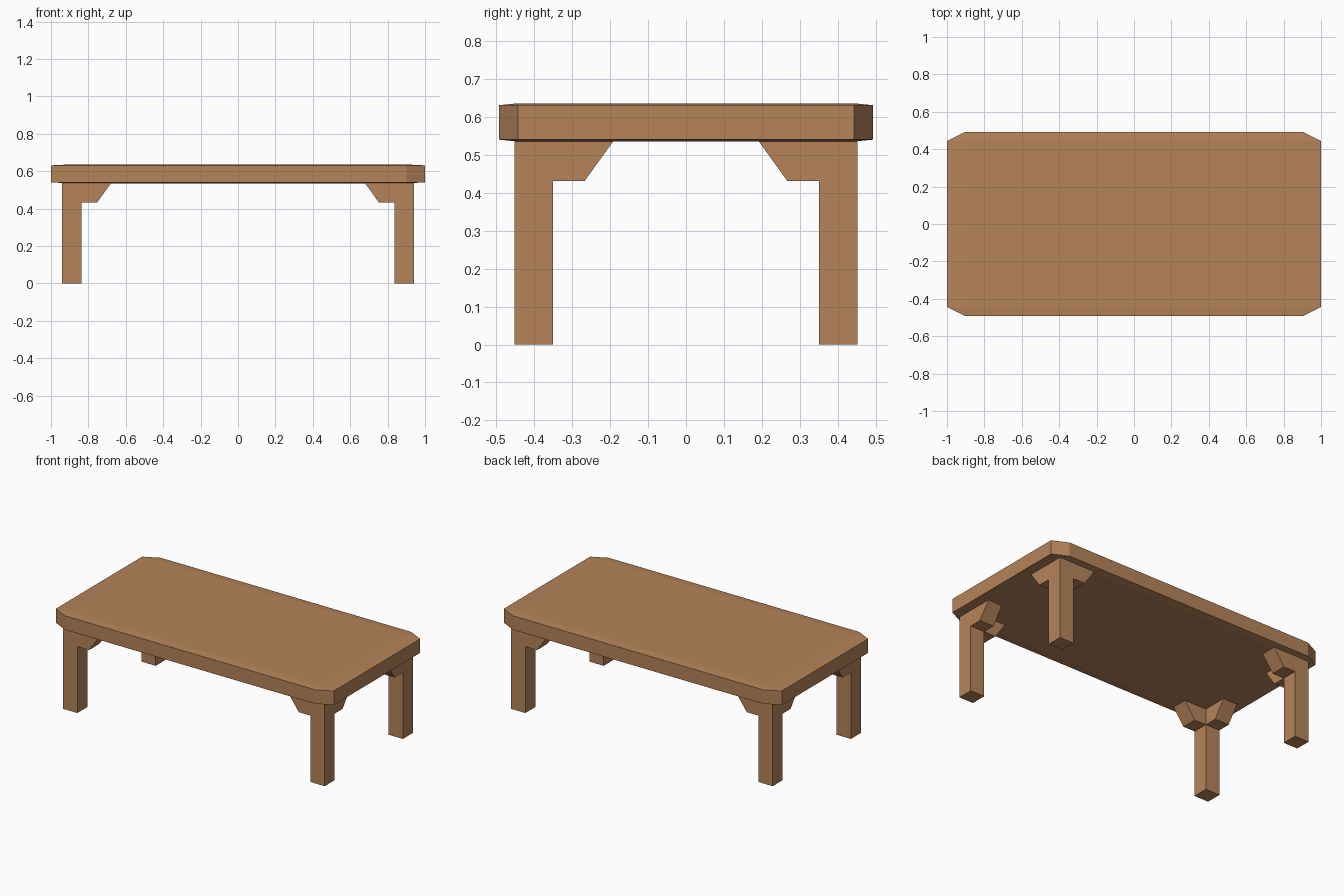
import bpy, bmesh
from mathutils import Vector

if "Cube" in bpy.data.objects:
    bpy.data.objects.remove(bpy.data.objects["Cube"])

wood = bpy.data.materials.new("warm_wood")
wood.diffuse_color = (0.46, 0.23, 0.10, 1)
wood.use_nodes = True
wood.node_tree.nodes["Principled BSDF"].inputs["Base Color"].default_value = wood.diffuse_color

def finish(bm, name):
    bmesh.ops.recalc_face_normals(bm, faces=bm.faces)
    me = bpy.data.meshes.new(name)
    bm.to_mesh(me)
    bm.free()
    me.materials.append(wood)
    ob = bpy.data.objects.new(name, me)
    bpy.context.collection.objects.link(ob)
    return ob

# Tabletop: bevelled cube squashed into a slab, so the bevel stretches with it
bm = bmesh.new()
bmesh.ops.create_cube(bm, size=2)
bmesh.ops.bevel(bm, geom=bm.edges[:], offset=0.1, segments=1, affect='EDGES')
bmesh.ops.scale(bm, vec=(1, 0.493, 0.0505), verts=bm.verts)
bmesh.ops.translate(bm, vec=(0, 0, 0.586), verts=bm.verts)
finish(bm, "tabletop")

# Legs: square post with two sloped brackets pulled from its upper inner faces
X0, X1, Y0, Y1 = 0.838, 0.94, 0.351, 0.453
LOW, TOP = 0.432, 0.536

def leg(name, sx, sy):
    bm = bmesh.new()
    bmesh.ops.create_cube(bm, size=1)
    for v in bm.verts:
        v.co = Vector((X1 if v.co.x > 0 else X0,
                       Y1 if v.co.y > 0 else Y0,
                       TOP if v.co.z > 0 else 0))
    bmesh.ops.bisect_plane(bm, geom=bm.verts[:] + bm.edges[:] + bm.faces[:],
                           plane_co=(0, 0, LOW), plane_no=(0, 0, 1))
    for d in (Vector((-1, 0, 0)), Vector((0, -1, 0))):
        bm.normal_update()
        face = next(f for f in bm.faces if f.normal.dot(d) > 0.99
                    and f.calc_center_median().z > LOW)
        new = bmesh.ops.extrude_discrete_faces(bm, faces=[face])["faces"][0]
        for v in new.verts:
            v.co += d * (0.159 if v.co.z > LOW + 0.01 else 0.084)
    bmesh.ops.scale(bm, vec=(sx, sy, 1), verts=bm.verts)
    finish(bm, name)

for sy, a in ((-1, "front"), (1, "back")):
    for sx, b in ((-1, "left"), (1, "right")):
        leg(f"{a}_{b}_leg", sx, sy)
